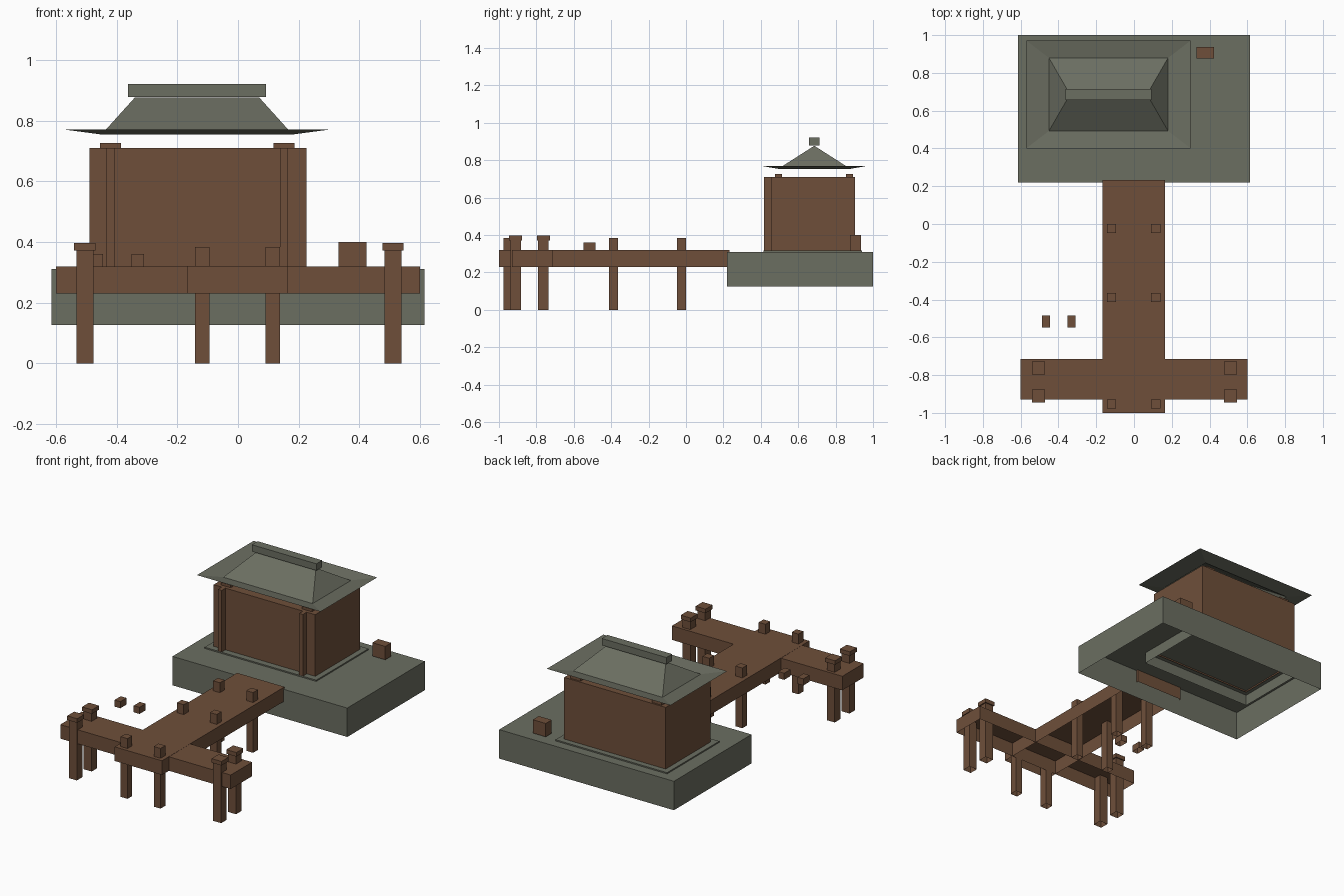
import bpy, bmesh

if "Cube" in bpy.data.objects:
    bpy.data.objects.remove(bpy.data.objects["Cube"])

def material(name, rgb):
    m = bpy.data.materials.new(name)
    m.diffuse_color = (*rgb, 1)
    m.use_nodes = True
    m.node_tree.nodes["Principled BSDF"].inputs["Base Color"].default_value = m.diffuse_color
    return m

WOOD = material("brown wood", (0.158, 0.078, 0.042))
STONE = material("grey green stone", (0.147, 0.156, 0.120))

def finish(name, bm, mat):
    bmesh.ops.recalc_face_normals(bm, faces=bm.faces)
    me = bpy.data.meshes.new(name)
    bm.to_mesh(me)
    bm.free()
    me.materials.append(mat)
    ob = bpy.data.objects.new(name, me)
    bpy.context.collection.objects.link(ob)
    return ob

def box(name, x, y, z, mat, closed=False):
    """Box from (min, max) ranges; the bottom is left open unless closed."""
    bm = bmesh.new()
    bmesh.ops.create_cube(bm, size=1)
    for v in bm.verts:
        v.co = [r[0] + (c + 0.5) * (r[1] - r[0]) for c, r in zip(v.co, (x, y, z))]
    if not closed:
        low = min(bm.faces, key=lambda f: f.calc_center_median().z)
        bmesh.ops.delete(bm, geom=[low], context='FACES_ONLY')
    return finish(name, bm, mat)

def span(c, w):
    return (c - w / 2, c + w / 2)

# Stone platform and the thin plinth under the hall
box("platform", (-0.615, 0.615), (0.22, 1.0), (0.126, 0.31), STONE)
box("plinth", (-0.525, 0.26), (0.415, 0.94), (0.24, 0.318), STONE)

# Hall walls, front pillars and roof blocks
box("hall_walls", (-0.49, 0.225), (0.455, 0.904), (0.30, 0.71), WOOD)
for x in (-0.42, 0.152):
    box("front_pillar", span(x, 0.026), (0.417, 0.456), (0.31, 0.71), WOOD)
    for y in (0.495, 0.875):
        box("roof_block", span(x, 0.069), span(y, 0.037), (0.705, 0.726), WOOD, True)

# Roof: flared eave ring, then hip slopes up to a ridge line
bm = bmesh.new()
CX, CY = -0.135, 0.686
rings = []
for hx, hy, z in ((0.435, 0.285, 0.77), (0.315, 0.193, 0.754), (0.205, 0.002, 0.876)):
    rings.append([bm.verts.new((CX + sx * hx, CY + sy * hy, z))
                  for sx, sy in ((-1, -1), (1, -1), (1, 1), (-1, 1))])
for a, b in zip(rings, rings[1:]):
    for i in range(4):
        j = (i + 1) % 4
        bm.faces.new((a[i], a[j], b[j], b[i]))
bm.faces.new(rings[-1])
finish("roof", bm, STONE)
box("roof_ridge", (-0.362, 0.092), (0.657, 0.715), (0.878, 0.921), STONE, True)

# Crate on the platform
box("crate", (0.332, 0.423), (0.876, 0.936), (0.315, 0.40), WOOD, True)

# Pier: walkway and crosspiece
box("walkway", (-0.168, 0.165), (-1.0, 0.232), (0.23, 0.32), WOOD)
box("cross_deck", (-0.60, 0.60), (-0.93, -0.715), (0.23, 0.319), WOOD)

# Walkway posts
for y in (-0.953, -0.388, -0.023):
    for x in (-0.118, 0.115):
        box("walkway_post", span(x, 0.048), span(y, 0.048), (0, 0.383), WOOD)

# Capped mooring posts at the ends of the crosspiece
for y in (-0.911, -0.762):
    for x in (-0.505, 0.511):
        box("mooring_post", span(x, 0.056), span(y, 0.056), (0, 0.372), WOOD)
        box("mooring_cap", span(x, 0.07), span(y, 0.07), (0.371, 0.397), WOOD, True)

# Two small loose blocks beside the walkway
for x in (-0.466, -0.331):
    box("small_block", span(x, 0.041), span(-0.516, 0.062), (0.318, 0.36), WOOD)
